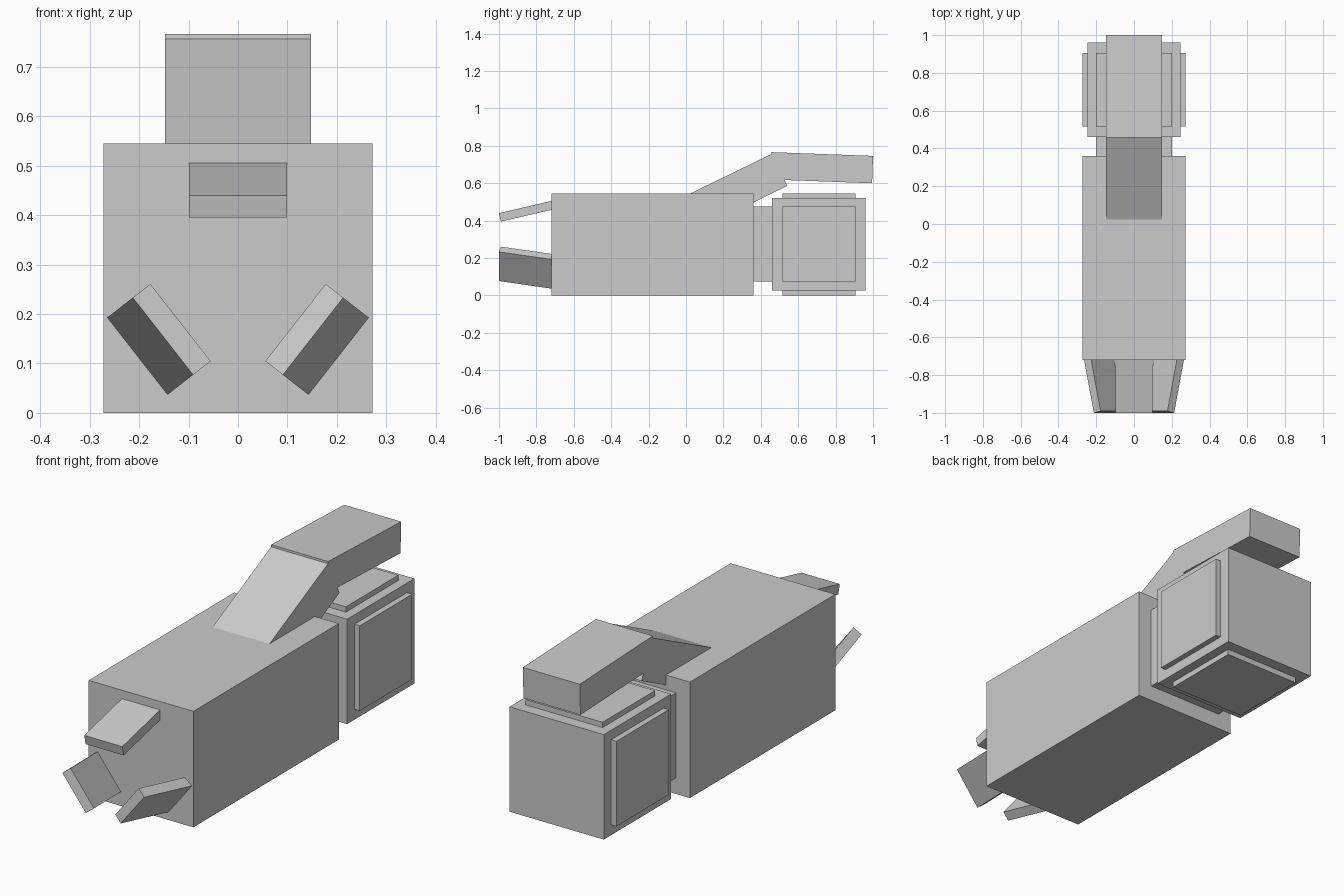
import bpy, bmesh, math
from mathutils import Matrix

if "Cube" in bpy.data.objects:
    bpy.data.objects.remove(bpy.data.objects["Cube"])


def finish(name, bm, matrix=None):
    if matrix:
        bm.transform(matrix)
    bmesh.ops.recalc_face_normals(bm, faces=bm.faces)
    mesh = bpy.data.meshes.new(name)
    bm.to_mesh(mesh)
    bm.free()
    obj = bpy.data.objects.new(name, mesh)
    bpy.context.collection.objects.link(obj)
    return obj


def box(name, x, y, z):
    """Box from (min, max) ranges on each axis."""
    bm = bmesh.new()
    bmesh.ops.create_cube(bm, size=1)
    for v in bm.verts:
        v.co = [r[0] if c < 0 else r[1] for c, r in zip(v.co, (x, y, z))]
    return finish(name, bm)


def profile(name, points, half_width, matrix=None):
    """Extrude a (y, z) outline symmetrically along x."""
    bm = bmesh.new()
    face = bm.faces.new([bm.verts.new((-half_width, y, z)) for y, z in points])
    ext = bmesh.ops.extrude_face_region(bm, geom=[face])
    for v in ext["geom"]:
        if isinstance(v, bmesh.types.BMVert):
            v.co.x = half_width
    return finish(name, bm, matrix)


# Main body, neck and rear block
box("main_body", (-0.272, 0.272), (-0.72, 0.36), (0, 0.545))
box("neck", (-0.2, 0.2), (0.35, 0.47), (0.075, 0.475))
box("rear_block", (-0.245, 0.245), (0.46, 0.96), (0.027, 0.52))

# Raised panels on the four sides of the rear block
span = (0.515, 0.905)
box("top_panel", (-0.2, 0.2), span, (0.51, 0.545))
box("bottom_panel", (-0.2, 0.2), span, (0, 0.04))
box("left_panel", (-0.272, -0.235), span, (0.075, 0.475))
box("right_panel", (0.235, 0.272), span, (0.075, 0.475))

# Handle: sloped arm and slightly tilted grip
profile("handle_arm", [(0.0, 0.534), (0.465, 0.760), (0.541, 0.586), (0.082, 0.360)], 0.148)
profile("handle_grip", [(0.457, 0.766), (1.0, 0.746), (0.995, 0.600), (0.452, 0.620)], 0.148)

# Three converging claws on the front face
claw = [(-0.70, 0.005), (-1.0, -0.065), (-0.99, -0.110), (-0.70, -0.043)]
for name, x, z, angle in (("top_claw", 0, 0.505, 0),
                          ("left_claw", -0.203, 0.115, -128),
                          ("right_claw", 0.203, 0.115, 128)):
    place = Matrix.Translation((x, 0, z)) @ Matrix.Rotation(math.radians(angle), 4, 'Y')
    profile(name, claw, 0.099, place)
